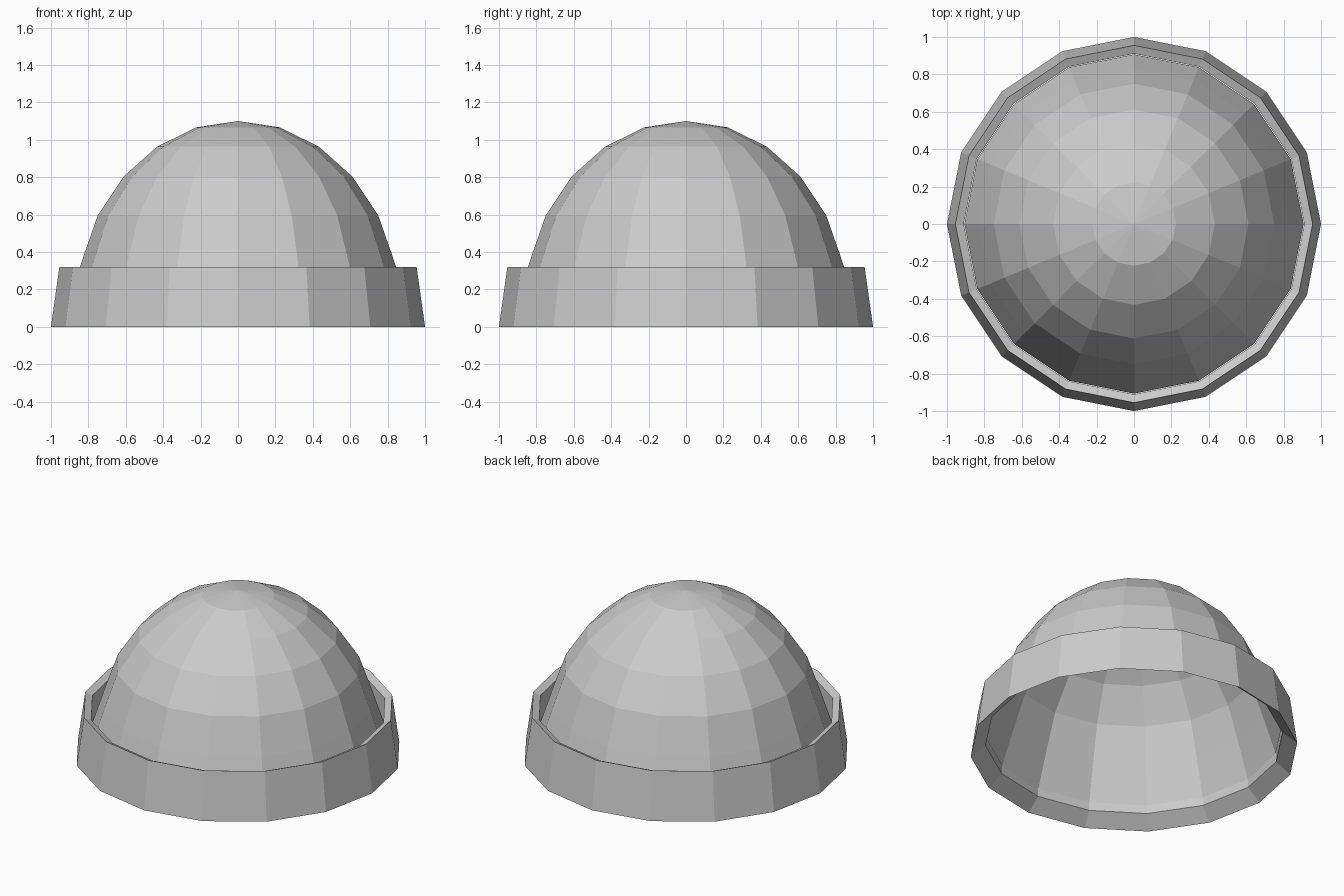
import bpy, math

if "Cube" in bpy.data.objects:
    bpy.data.objects.remove(bpy.data.objects["Cube"])

SIDES = 16


def lathe(name, profile, closed=False):
    """Spin a (radius, height) profile round z; radius 0 becomes a single pole."""
    verts, rings, faces = [], [], []
    for r, z in profile:
        n = 1 if r < 1e-6 else SIDES
        rings.append([len(verts) + i for i in range(n)])
        for i in range(n):
            a = 2 * math.pi * i / SIDES
            verts.append((r * math.cos(a), r * math.sin(a), z))
    if closed:
        rings.append(rings[0])
    for top, low in zip(rings, rings[1:]):
        for i in range(SIDES):
            j = (i + 1) % SIDES
            if len(top) == 1:
                faces.append((top[0], low[i], low[j]))
            else:
                faces.append((top[i], low[i], low[j], top[j]))
    mesh = bpy.data.meshes.new(name)
    mesh.from_pydata(verts, [], faces)
    obj = bpy.data.objects.new(name, mesh)
    bpy.context.collection.objects.link(obj)
    return obj


# Rounded crown of the hat, flaring to meet the cuff, open underneath
lathe("hat_crown", [(0, 1.1), (0.223, 1.066), (0.432, 0.963), (0.612, 0.803),
                    (0.75, 0.595), (0.832, 0.36), (0.907, 0.13)])

# Thick folded cuff: outer wall, sloping underside, inner wall and rim
lathe("folded_cuff", [(0.955, 0.32), (1.0, 0.0), (0.91, 0.075), (0.91, 0.30)],
      closed=True)
